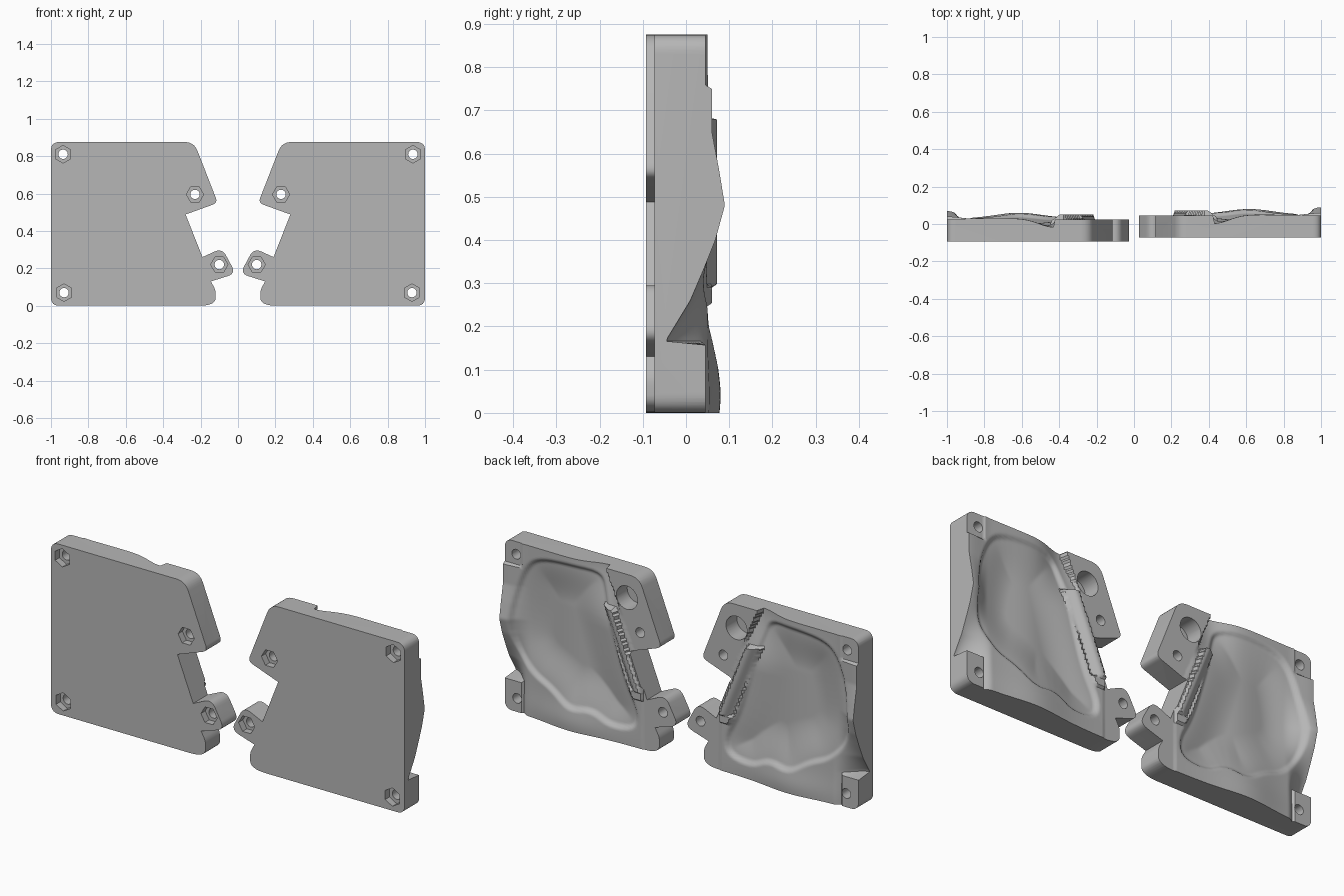
import bpy, bmesh, math
from mathutils import Matrix, Vector
from mathutils.geometry import intersect_point_line

if "Cube" in bpy.data.objects:
    bpy.data.objects.remove(bpy.data.objects["Cube"])

FRONT, FLAT = -0.073, 0.045

grey = bpy.data.materials.new("matte_grey")
grey.use_nodes = True
grey.diffuse_color = (0.47, 0.47, 0.47, 1)
grey.node_tree.nodes["Principled BSDF"].inputs["Base Color"].default_value = grey.diffuse_color


def step(a, b, v):
    t = min(max((v - a) / (b - a), 0), 1)
    return t * t * (3 - 2 * t)


def bump(v, centre, width):
    return math.exp(-((v - centre) / width) ** 2)


def rounded(corners, steps=8):
    """Polygon of (x, z, cut length) with its corners rounded."""
    out = []
    for i, (x, z, cut) in enumerate(corners):
        p = Vector((x, z))
        if not cut:
            out.append(p)
            continue
        ends = []
        for q in (corners[i - 1], corners[(i + 1) % len(corners)]):
            d = Vector(q[:2]) - p
            ends.append(p + d * min(cut / d.length, 0.49))
        for k in range(steps + 1):
            t = k / steps
            out.append(ends[0] * (1 - t) ** 2 + p * 2 * t * (1 - t) + ends[1] * t * t)
    return out


def make_object(name, bm):
    bmesh.ops.recalc_face_normals(bm, faces=bm.faces)
    mesh = bpy.data.meshes.new(name)
    bm.to_mesh(mesh)
    bm.free()
    mesh.materials.append(grey)
    ob = bpy.data.objects.new(name, mesh)
    bpy.context.collection.objects.link(ob)
    return ob


def prism(name, points, y0, y1):
    bm = bmesh.new()
    face = bm.faces.new([bm.verts.new((p[0], y0, p[1])) for p in points])
    # keep the first cap so that the solid is closed
    new = bmesh.ops.extrude_face_region(bm, geom=[face], use_keep_orig=True)["geom"]
    for v in new:
        if isinstance(v, bmesh.types.BMVert):
            v.co.y = y1
    return make_object(name, bm)


def ring(x, z, r, sides, turn=0.0):
    return [(x + r * math.cos(turn + math.tau * k / sides),
             z + r * math.sin(turn + math.tau * k / sides)) for k in range(sides)]


# Cavity rim on the back face
CAVITY = rounded([(x, z, 1) for x, z in (
    (.89, .76), (.82, .83), (.64, .85), (.47, .84), (.43, .74), (.38, .56), (.31, .32),
    (.23, .18), (.25, .08), (.40, .06), (.50, .12), (.62, .09), (.73, .17), (.84, .21),
    (.94, .32), (.97, .45), (.94, .63))], 4)


def cavity_depth(x, z):
    p, inside, best = Vector((x, z)), False, 9.0
    for i, b in enumerate(CAVITY):
        a = CAVITY[i - 1]
        if (a.y > z) != (b.y > z) and x < a.x + (z - a.y) * (b.x - a.x) / (b.y - a.y):
            inside = not inside
        if (b - a).length < 1e-6:
            continue
        near, t = intersect_point_line(p, a, b)
        near = a if t < 0 else b if t > 1 else near.to_2d()
        best = min(best, (near - p).length)
    return (0.016 * step(0, .025, best) + 0.036 * step(0, .22, best)) if inside else 0


# Height of the outer edge, from bottom to top
EDGE = [(.0, -.045), (.17, -.045), (.26, .01), (.33, .04), (.40, .068), (.48, .09),
        (.56, .077), (.65, .06), (.95, .06)]


def edge_height(z):
    for (z0, y0), (z1, y1) in zip(EDGE, EDGE[1:]):
        if z <= z1:
            return y0 + (y1 - y0) * max(z - z0, 0) / (z1 - z0)
    return EDGE[-1][1]


def back_height(x, z):
    # flat corner pads for the bolts
    pad_line = .43 - (.875 - z) * .42
    if (x > .9 and (z > .75 or z < .165)) or (x < .21 and z < .32):
        return FLAT
    if z > .48 and x < pad_line:
        return FLAT
    # rolling parting surface
    y = .048 + .02 * bump(x, .62, .16) * (1 - .9 * step(.6, .875, z))
    y -= .045 * bump(x, .43, .11) * step(.55, .875, z)
    y += .012 * bump(z, .04, .08) * bump(x, .6, .25)
    w = step(.86, 1, x)
    y = y * (1 - w) + edge_height(z) * w
    # locating ridge along the inner side
    ridge = .44 - (.68 - z) * .40
    if .29 < z < .68 and ridge - .07 < x < ridge:
        return .072 - .03 * step(ridge - .05, ridge, x)
    if .25 < z < .48 and x < ridge:
        return .06
    return y - cavity_depth(x, z)


# Wavy solid that shapes the back
bm = bmesh.new()
bmesh.ops.create_grid(bm, x_segments=118, y_segments=104, size=0.5)
for v in bm.verts:
    x, z = .5 + v.co.x * 1.04, .44 + v.co.y * .92
    v.co = (x, back_height(x, z), z)
new = bmesh.ops.extrude_face_region(bm, geom=list(bm.faces), use_keep_orig=True)["geom"]
for v in new:
    if isinstance(v, bmesh.types.BMVert):
        v.co.y = -.2
wave = make_object("back_shape_helper", bm)

# Plate outline
outline = rounded([(1, 0, .045), (1, .875, .045), (.235, .875, .05), (.108, .55, .03),
                   (.28, .488, 0), (.19, .26, 0), (.085, .308, .045), (.012, .172, .045),
                   (.145, .13, 0), (.12, .085, .02), (.12, 0, .09)])
plate = prism("left_mould_half", outline, FRONT, .2)

# Bolt holes, nut recesses and the round filling pocket
cutters = []
for x, z, r, turn in ((.935, .81, .047, math.pi / 6), (.93, .07, .047, math.pi / 6),
                      (.23, .595, .046, 0), (.1, .22, .046, 0)):
    cutters.append(prism("bolt_helper", ring(x, z, .025, 24), -.3, .3))
    cutters.append(prism("nut_helper", ring(x, z, r, 6, turn), -.3, FRONT + .035))
cutters.append(prism("pocket_helper", ring(.305, .755, .06, 32), FRONT + .03, .3))

for helper, mode in [(wave, 'INTERSECT')] + [(c, 'DIFFERENCE') for c in cutters]:
    helper.hide_render = True
    mod = plate.modifiers.new(helper.name, 'BOOLEAN')
    mod.operation, mod.object, mod.solver = mode, helper, 'EXACT'
bpy.context.view_layer.update()
deps = bpy.context.evaluated_depsgraph_get()
mesh = bpy.data.meshes.new_from_object(plate.evaluated_get(deps))
plate.modifiers.clear()
plate.data = mesh
for helper in [wave] + cutters:
    bpy.data.objects.remove(helper)

# Mirrored half, set slightly further forward
other = mesh.copy()
other.transform(Matrix.Translation((0, -.02, 0)) @ Matrix.Scale(-1, 4, (1, 0, 0)))
other.flip_normals()
right = bpy.data.objects.new("right_mould_half", other)
bpy.context.collection.objects.link(right)

# Smooth the curved faces, keep the edges sharp
bpy.context.view_layer.update()
for ob in (plate, right):
    ob.select_set(True)
bpy.context.view_layer.objects.active = plate
bpy.ops.object.shade_smooth_by_angle(angle=math.radians(35))
